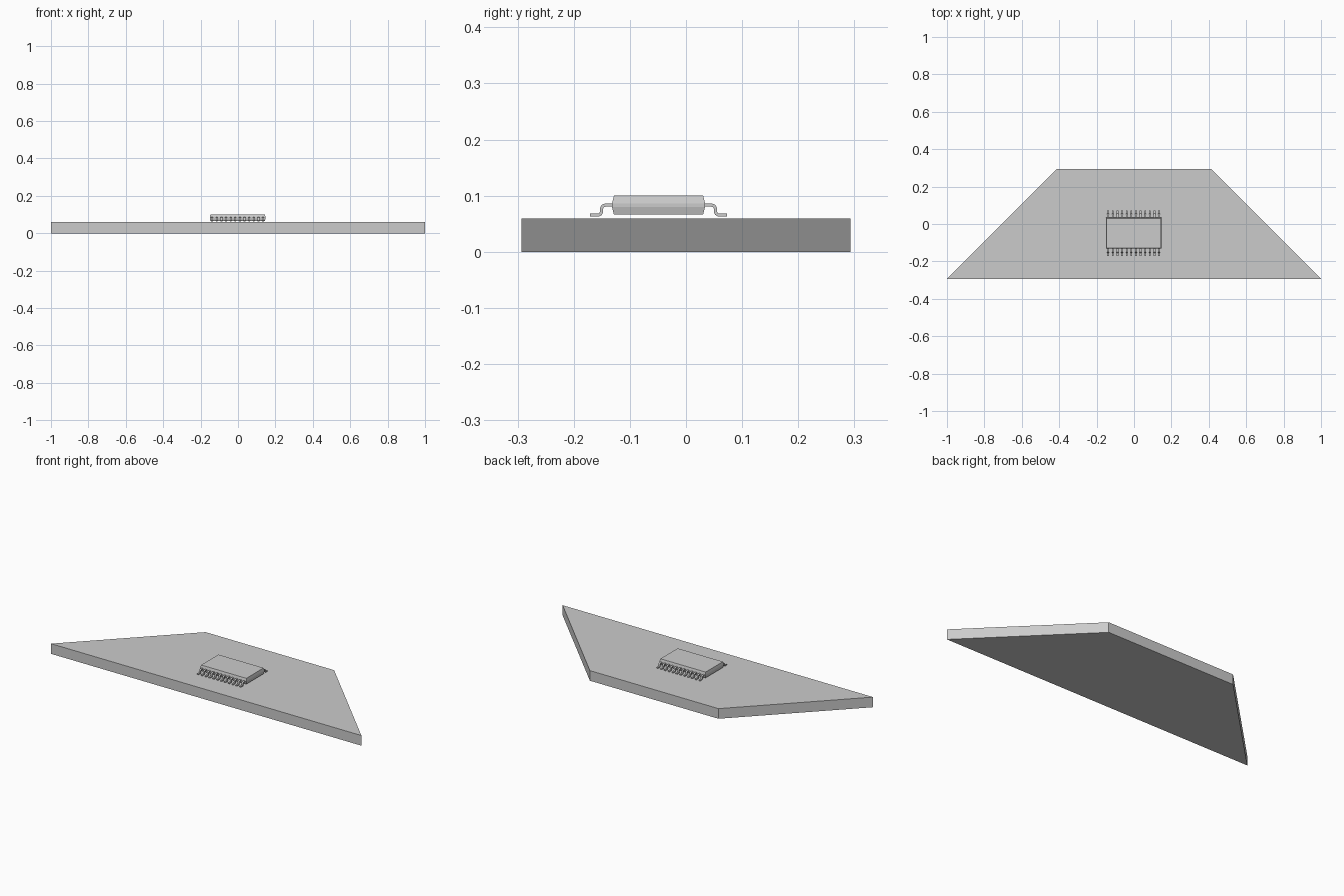
import bpy
import bmesh
import math

if "Cube" in bpy.data.objects:
    bpy.data.objects.remove(bpy.data.objects["Cube"])

CHIP_X, CHIP_Y = -0.002, -0.049
LEADS, PITCH, LEAD_WIDTH = 12, 0.0248, 0.0095

grey = bpy.data.materials.new("light grey")
grey.use_nodes = True
grey.diffuse_color = (0.6, 0.6, 0.6, 1)
grey.node_tree.nodes["Principled BSDF"].inputs["Base Color"].default_value = (0.6, 0.6, 0.6, 1)


def finish(name, bm, location=(0, 0, 0)):
    bmesh.ops.recalc_face_normals(bm, faces=bm.faces)
    mesh = bpy.data.meshes.new(name)
    bm.to_mesh(mesh)
    bm.free()
    mesh.materials.append(grey)
    obj = bpy.data.objects.new(name, mesh)
    obj.location = location
    bpy.context.collection.objects.link(obj)
    return obj


def loft(name, rings, location=(0, 0, 0)):
    """Join closed rings of equal length and cap both ends."""
    bm = bmesh.new()
    loops = [[bm.verts.new(p) for p in ring] for ring in rings]
    for low, high in zip(loops, loops[1:]):
        for i in range(len(low)):
            j = (i + 1) % len(low)
            bm.faces.new((low[i], low[j], high[j], high[i]))
    bm.faces.new(loops[0][::-1])
    bm.faces.new(loops[-1])
    return finish(name, bm, location)


def rectangle(hx, hy, z):
    return [(-hx, -hy, z), (hx, -hy, z), (hx, hy, z), (-hx, hy, z)]


# Trapezoid base plate
outline = [(-1, -0.293), (1, -0.293), (0.414, 0.293), (-0.414, 0.293)]
loft("base_plate", [[(x, y, z) for x, y in outline] for z in (0, 0.059)])

# Chip body, widest at mid height with drafted sides
loft("chip_body", [rectangle(0.1455, 0.0795, 0.066), rectangle(0.149, 0.083, 0.080),
                   rectangle(0.149, 0.083, 0.086), rectangle(0.1455, 0.0795, 0.100)],
     (CHIP_X, CHIP_Y, 0))


def lead_path():
    """Gull-wing centre line: shoulder, two bends and a flat foot."""
    radius, steps, sweep = 0.007, 5, math.radians(82)
    angles = [sweep * i / steps for i in range(steps + 1)]
    shoulder, foot = (0.0945, 0.083), (0.1085, 0.0653)
    path = [(0.078, 0.083)]
    path += [(shoulder[0] + radius * math.sin(a),
              shoulder[1] - radius * (1 - math.cos(a))) for a in angles]
    path += [(foot[0] - radius * math.sin(a),
              foot[1] + radius * (1 - math.cos(a))) for a in reversed(angles)]
    return path + [(0.122, foot[1])]


# Rows of bent leads along the front and back of the chip
for name, side in (("front_leads", -1), ("back_leads", 1)):
    bm = bmesh.new()
    for n in range(LEADS):
        x = (n - (LEADS - 1) / 2) * PITCH
        pairs = [[bm.verts.new((x + s * LEAD_WIDTH / 2, side * out, z)) for s in (-1, 1)]
                 for out, z in lead_path()]
        for a, b in zip(pairs, pairs[1:]):
            bm.faces.new((a[0], a[1], b[1], b[0]))
    row = finish(name, bm, (CHIP_X, CHIP_Y, 0))
    thick = row.modifiers.new("thickness", "SOLIDIFY")
    thick.thickness = 0.0055
    thick.offset = 0
    thick.use_even_offset = True
    bpy.ops.object.select_all(action="DESELECT")
    row.select_set(True)
    bpy.context.view_layer.objects.active = row
    bpy.ops.object.modifier_apply(modifier="thickness")
    bpy.ops.object.shade_smooth_by_angle(angle=math.radians(35))
